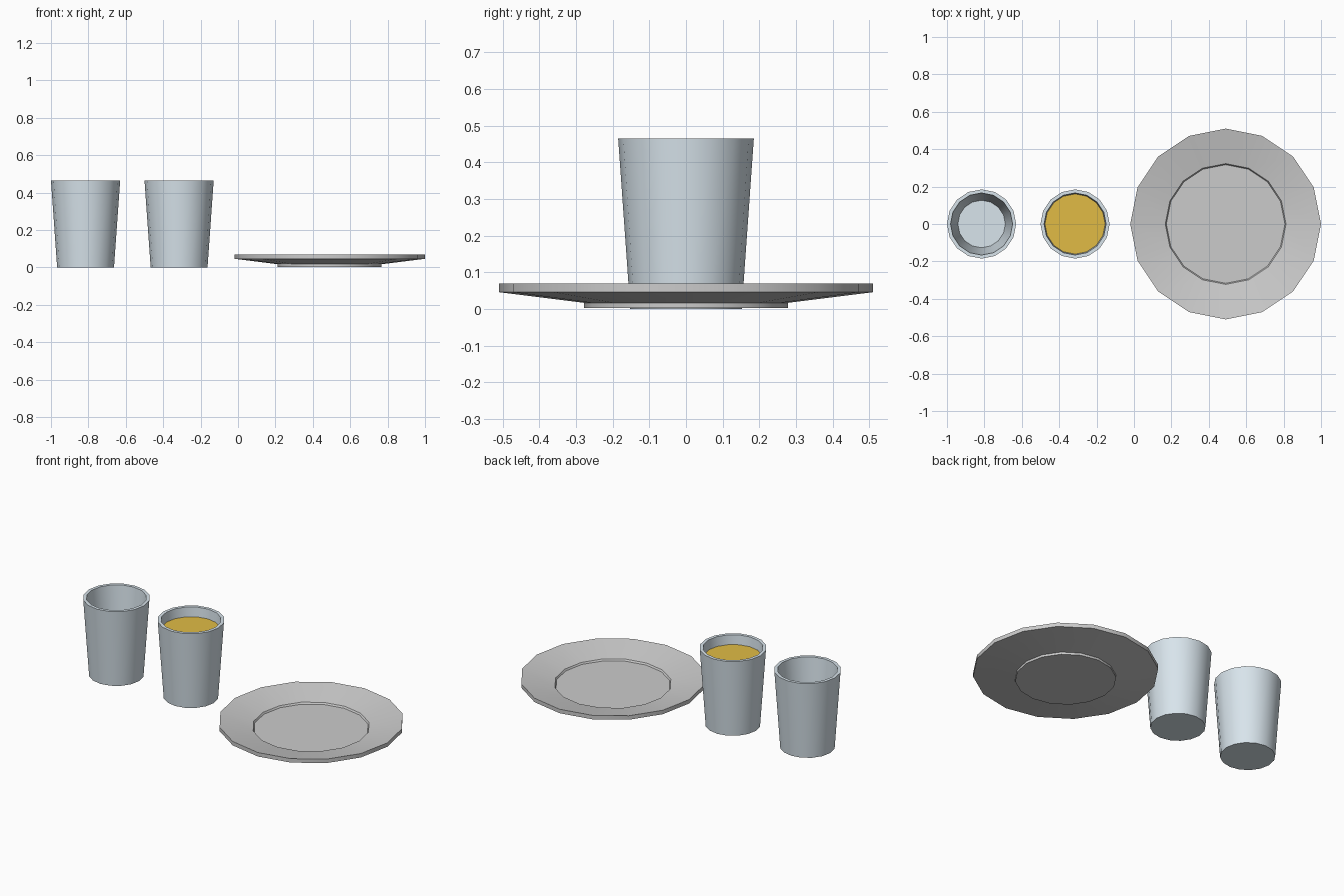
import bpy, bmesh
from math import cos, sin, pi, radians

if "Cube" in bpy.data.objects:
    bpy.data.objects.remove(bpy.data.objects["Cube"])

SIDES = 16


def material(name, rgb):
    mat = bpy.data.materials.new(name)
    mat.diffuse_color = (*rgb, 1)
    mat.use_nodes = True
    mat.node_tree.nodes["Principled BSDF"].inputs["Base Color"].default_value = mat.diffuse_color
    return mat


def lathe(name, x, profile, mat=None):
    """Revolve (radius, z) points about a vertical axis, capping both ends."""
    bm = bmesh.new()
    rings = [[bm.verts.new((r * cos(2 * pi * i / SIDES), r * sin(2 * pi * i / SIDES), z))
              for i in range(SIDES)] for r, z in profile]
    for a, b in zip(rings, rings[1:]):
        for i in range(SIDES):
            j = (i + 1) % SIDES
            bm.faces.new((a[i], a[j], b[j], b[i]))
    if len(rings) > 1:
        bm.faces.new(rings[0][::-1])
    bm.faces.new(rings[-1])
    mesh = bpy.data.meshes.new(name)
    bm.to_mesh(mesh)
    bm.free()
    obj = bpy.data.objects.new(name, mesh)
    obj.location.x = x
    bpy.context.collection.objects.link(obj)
    if mat:
        mesh.materials.append(mat)
    bpy.ops.object.select_all(action='DESELECT')
    obj.select_set(True)
    bpy.context.view_layer.objects.active = obj
    bpy.ops.object.shade_smooth_by_angle(angle=radians(30))
    return obj


glass = material("pale_blue", (0.69, 0.78, 0.84))
amber = material("amber", (0.75, 0.50, 0.06))

# Tapered cups: outside wall, rim, inside wall, inner floor
cup = [(0.152, 0), (0.185, 0.465), (0.166, 0.465), (0.127, 0.025)]
lathe("empty_cup", -0.815, cup, glass)
lathe("full_cup", -0.315, cup, glass)

# Drink surface just below the rim
lathe("drink", -0.315, [(0.161, 0.408)], amber)

# Plate: foot, sloping underside, rim edge, sloping top, sunken well
lathe("plate", 0.49, [(0.278, 0.003), (0.278, 0.017), (0.51, 0.046), (0.51, 0.07),
                      (0.323, 0.032), (0.317, 0.022)])
